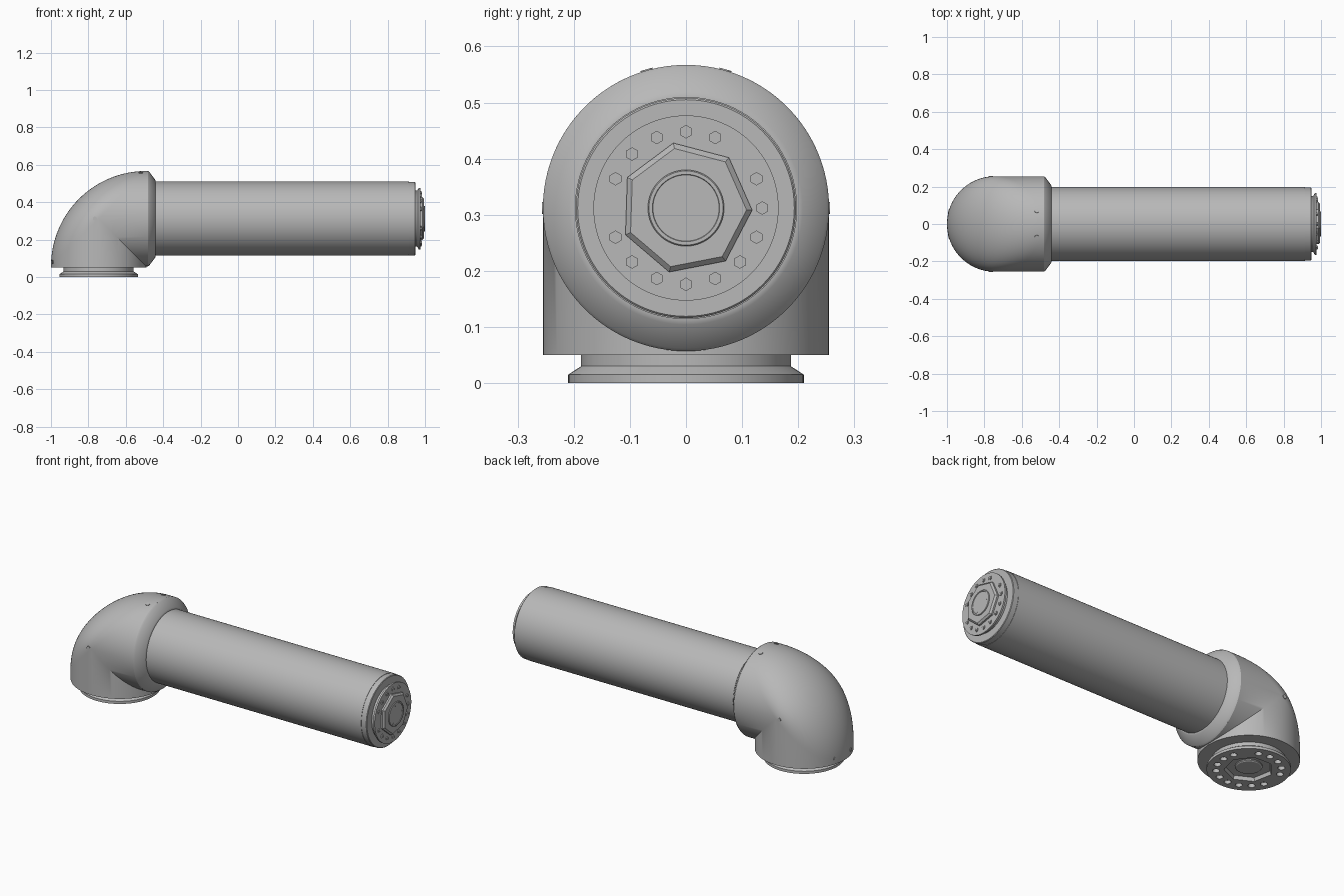
import bpy, bmesh, math
from mathutils import Matrix, Vector

cube = bpy.data.objects.get("Cube")
if cube:
    bpy.data.objects.remove(cube, do_unlink=True)

AXIS_Z = 0.312            # height of the tube's axis
BEND_X = -0.745           # axis of the vertical elbow leg
R = 0.255                 # elbow radius
END_X = -0.482            # where the elbow meets the collar
FOOT_Z = 0.05             # underside of the elbow

grey = bpy.data.materials.new("satin_grey")
grey.use_nodes = True
grey.diffuse_color = (0.48, 0.48, 0.48, 1)
shader = grey.node_tree.nodes["Principled BSDF"]
shader.inputs["Base Color"].default_value = (0.48, 0.48, 0.48, 1)
shader.inputs["Roughness"].default_value = 0.5

# Local z runs along world x, local x along world y
ALONG_X = Matrix(((0, 0, 1, 0), (1, 0, 0, 0), (0, 1, 0, AXIS_Z), (0, 0, 0, 1)))
ALONG_Z = Matrix.Translation((BEND_X, 0, 0))


def finish(name, bm, angle=30):
    bmesh.ops.remove_doubles(bm, verts=bm.verts, dist=0.00005)
    bmesh.ops.dissolve_degenerate(bm, edges=bm.edges, dist=0.00005)
    bmesh.ops.recalc_face_normals(bm, faces=bm.faces)
    mesh = bpy.data.meshes.new(name)
    bm.to_mesh(mesh)
    bm.free()
    mesh.materials.append(grey)
    obj = bpy.data.objects.new(name, mesh)
    bpy.context.collection.objects.link(obj)
    smooth(obj, angle)
    return obj


def smooth(obj, angle=30):
    bpy.ops.object.select_all(action='DESELECT')
    obj.select_set(True)
    bpy.context.view_layer.objects.active = obj
    bpy.ops.object.shade_smooth_by_angle(angle=math.radians(angle))


def bridge(bm, rings):
    for a, b in zip(rings, rings[1:]):
        n = len(a)
        for i in range(n):
            j = (i + 1) % n
            bm.faces.new((a[i], a[j], b[j], b[i]))


def lathe(name, profile, frame, sides=96, phase=0.0):
    """Turn a (radius, height) profile and cap both ends."""
    bm = bmesh.new()
    rings = []
    for r, h in profile:
        ring = []
        for i in range(sides):
            a = phase + math.tau * i / sides
            ring.append(bm.verts.new(frame @ Vector((r * math.cos(a), r * math.sin(a), h))))
        rings.append(ring)
    bridge(bm, rings)
    bm.faces.new(rings[0])
    bm.faces.new(rings[-1])
    return finish(name, bm)


def add_pin(bm, frame, radius, depth, sides=16):
    bmesh.ops.create_cone(bm, cap_ends=True, segments=sides, radius1=radius,
                          radius2=radius, depth=depth, matrix=frame)


# Elbow: slices across y, each a mitred inner corner and a rounded outer corner
def elbow():
    bm = bmesh.new()
    slices, arc_steps = [], 32
    steps = 64
    for k in range(steps + 1):
        t = math.pi * (k / steps - 0.5)
        y, s = R * math.sin(t), R * max(math.cos(t), 0.0)
        pts = [(BEND_X + s, FOOT_Z), (BEND_X - s, FOOT_Z)]
        for i in range(arc_steps + 1):
            a = math.pi / 2 * i / arc_steps
            pts.append((BEND_X + s - 2 * s * math.cos(a), AXIS_Z - s + 2 * s * math.sin(a)))
        pts += [(END_X, AXIS_Z + s), (END_X, AXIS_Z - s), (BEND_X + s, AXIS_Z - s)]
        slices.append([bm.verts.new((x, y, z)) for x, z in pts])
    bridge(bm, slices)
    return finish("elbow", bm)


elbow()

# Tapered collar, long tube and end cap
lathe("collar", [(R, END_X), (0.25, -0.474), (0.208, -0.443), (0.2, -0.44)], ALONG_X)
lathe("tube", [(0.198, -0.46), (0.198, 0.915)], ALONG_X)
lathe("tube_end", [(0.196, 0.915), (0.196, 0.945), (0.193, 0.948)], ALONG_X)

# End flange, seven-sided boss and round hub
lathe("end_flange", [(0.15, 0.945), (0.15, 0.958), (0.165, 0.967), (0.165, 0.977)], ALONG_X)
lathe("end_boss", [(0.118, 0.975), (0.118, 0.986), (0.108, 0.995)], ALONG_X,
      sides=7, phase=math.radians(101))
lathe("end_hub", [(0.068, 0.99), (0.068, 0.998), (0.066, 1.0), (0.06, 1.0),
                  (0.059, 0.998), (0.055, 0.998)], ALONG_X, sides=64)

# Ring of bolts, with two places left empty
bolt_angles = [math.tau * i / 16 for i in range(16) if i not in (2, 8)]
bm = bmesh.new()
for a in bolt_angles:
    spot = Matrix.Translation((0.136 * math.cos(a), 0.136 * math.sin(a), 0.978))
    add_pin(bm, ALONG_X @ spot, 0.012, 0.006, 6)
    add_pin(bm, ALONG_X @ spot, 0.007, 0.010, 12)
finish("end_bolts", bm)

# Hub pin marks
bm = bmesh.new()
for a in (0, 100, 240):
    a = math.radians(a)
    spot = Matrix.Translation((0.05 * math.cos(a), 0.05 * math.sin(a), 0.998))
    add_pin(bm, ALONG_X @ spot, 0.003, 0.003, 10)
finish("hub_pins", bm)

# Base flange with bolt holes and a seven-sided recess
base = lathe("base_flange", [(0.21, 0.0), (0.21, 0.015), (0.187, 0.03), (0.187, 0.055)], ALONG_Z)
bm = bmesh.new()
for a in bolt_angles:
    add_pin(bm, ALONG_Z @ Matrix.Translation((0.163 * math.cos(a), 0.163 * math.sin(a), 0)),
            0.018, 0.04)
holes = finish("hole_cutter", bm)
recess = lathe("recess_cutter", [(0.128, -0.02), (0.118, 0.02)], ALONG_Z,
               sides=7, phase=math.radians(11))
for cutter in (holes, recess):
    cutter.hide_render = True
    mod = base.modifiers.new("cut", 'BOOLEAN')
    mod.operation = 'DIFFERENCE'
    mod.solver = 'EXACT'
    mod.object = cutter
    bpy.ops.object.select_all(action='DESELECT')
    base.select_set(True)
    bpy.context.view_layer.objects.active = base
    bpy.ops.object.modifier_apply(modifier=mod.name)
    bpy.data.objects.remove(cutter, do_unlink=True)
smooth(base)
lathe("base_hub", [(0.068, 0.03), (0.068, 0.014), (0.062, 0.01)], ALONG_Z, sides=48)

# Small screws around the elbow, mirrored across y
bm = bmesh.new()
rise = math.sqrt(R * R - 0.07 ** 2)
for side in (-1, 1):
    y = 0.07 * side
    for point, normal in (
            ((-0.52, y, AXIS_Z + rise), (0, y, rise)),
            ((BEND_X - rise, y, 0.08), (-rise, y, 0)),
            ((-0.765, R * side, AXIS_Z), (0, side, 0))):
        turn = Vector(normal).to_track_quat('Z', 'Y').to_matrix().to_4x4()
        add_pin(bm, Matrix.Translation(point) @ turn, 0.011, 0.004)
finish("elbow_screws", bm)
